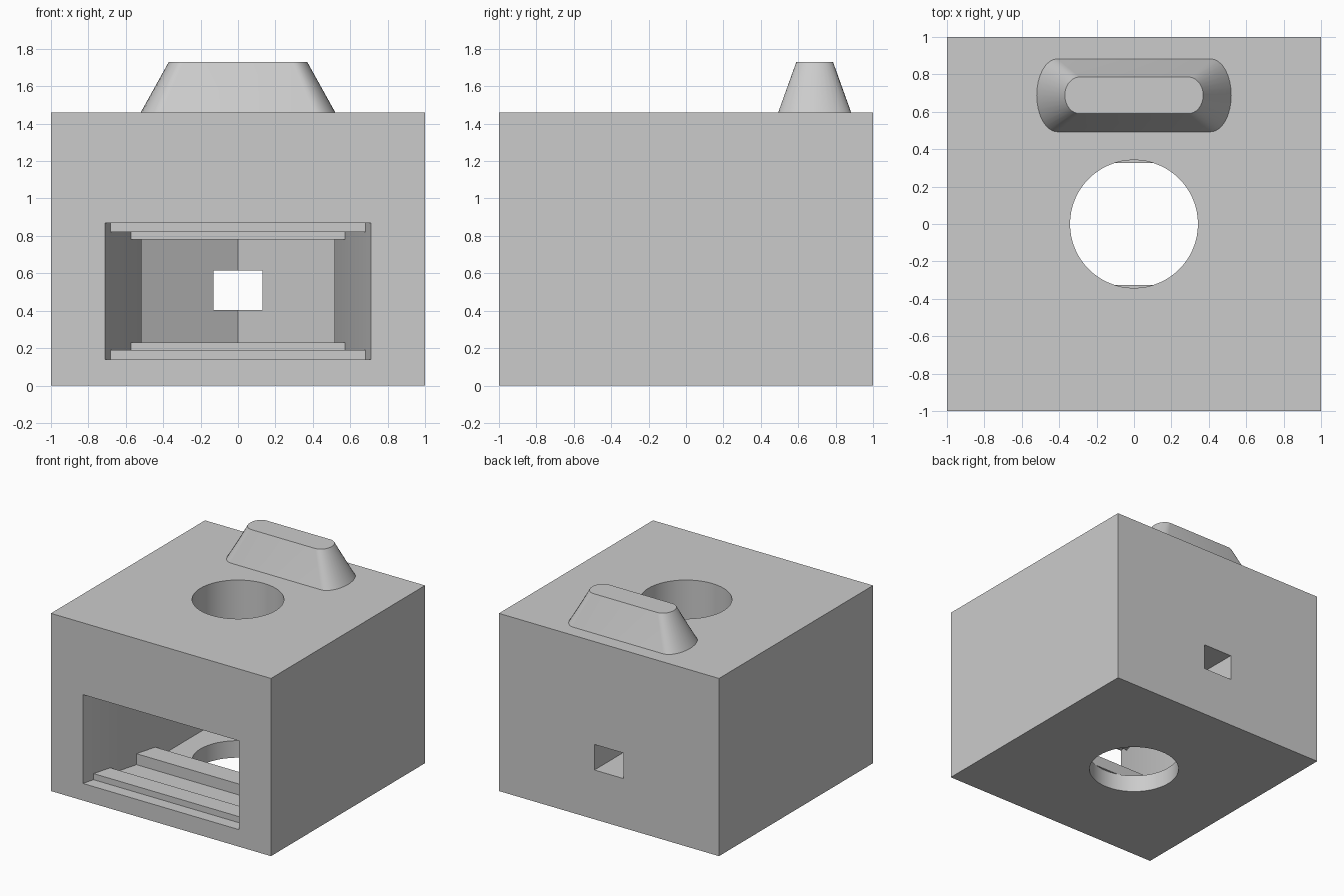
import bpy, bmesh, math

if "Cube" in bpy.data.objects:
    bpy.data.objects.remove(bpy.data.objects["Cube"], do_unlink=True)

grey = bpy.data.materials.new("light_grey")
grey.use_nodes = True
colour = (0.6, 0.6, 0.6, 1)
grey.diffuse_color = colour
grey.node_tree.nodes["Principled BSDF"].inputs["Base Color"].default_value = colour


def loft(name, lower, upper, z0, z1):
    """Closed solid between two matching outlines."""
    bm = bmesh.new()
    a = [bm.verts.new((x, y, z0)) for x, y in lower]
    b = [bm.verts.new((x, y, z1)) for x, y in upper]
    bm.faces.new(a[::-1])
    bm.faces.new(b)
    n = len(a)
    for i in range(n):
        j = (i + 1) % n
        bm.faces.new((a[i], a[j], b[j], b[i]))
    bmesh.ops.recalc_face_normals(bm, faces=bm.faces)
    mesh = bpy.data.meshes.new(name)
    bm.to_mesh(mesh)
    bm.free()
    mesh.materials.append(grey)
    obj = bpy.data.objects.new(name, mesh)
    bpy.context.collection.objects.link(obj)
    return obj


def prism(name, outline, z0, z1):
    return loft(name, outline, outline, z0, z1)


def rect(x, y0, y1):
    return [(-x, y0), (x, y0), (x, y1), (-x, y1)]


def select(obj):
    bpy.ops.object.select_all(action='DESELECT')
    obj.select_set(True)
    bpy.context.view_layer.objects.active = obj


def cut(obj, cutter):
    cutter.hide_render = True
    select(obj)
    mod = obj.modifiers.new("cut", 'BOOLEAN')
    mod.operation = 'DIFFERENCE'
    mod.solver = 'EXACT'
    mod.object = cutter
    bpy.ops.object.modifier_apply(modifier=mod.name)
    bpy.data.objects.remove(cutter, do_unlink=True)


FLOOR, CEILING = 0.14, 0.87
MOUTH, WAIST, WAIST_Y, APEX_Y = 0.71, 0.515, -0.29, 0.64

# Block with a vertical bore, a front cavity ending in a V, and a rear window
body = prism("body", rect(1, -1, 1), 0, 1.46)
slope = (MOUTH - WAIST) / (WAIST_Y + 1)
flare = MOUTH + slope * 0.1
cavity = [(-flare, -1.1), (flare, -1.1), (WAIST, WAIST_Y), (WAIST, -WAIST_Y),
          (0, APEX_Y), (-WAIST, -WAIST_Y), (-WAIST, WAIST_Y)]
cut(body, prism("cavity_cutter", cavity, FLOOR, CEILING))
circle = [(0.342 * math.cos(math.tau * i / 64), 0.342 * math.sin(math.tau * i / 64))
          for i in range(64)]
cut(body, prism("bore_cutter", circle, -0.1, 1.6))
cut(body, prism("window_cutter", rect(0.132, 0.4, 1.1), 0.405, 0.615))


# Cross ridges on the cavity floor and ceiling, fitted to the side walls
def wall(y):
    if y < WAIST_Y:
        return MOUTH - slope * (y + 1)
    return WAIST * min(1, (APEX_Y - y) / (APEX_Y + WAIST_Y))


ridges = {"front": (-0.9, -0.745, 0.05), "middle": (-0.5, -0.325, 0.09),
          "rear": (0.325, 0.5, 0.09)}
for name, (y0, y1, h) in ridges.items():
    outline = [(-wall(y0), y0), (wall(y0), y0), (wall(y1), y1), (-wall(y1), y1)]
    prism(name + "_floor_ridge", outline, FLOOR, FLOOR + h)
    prism(name + "_ceiling_ridge", outline, CEILING - h, CEILING)


# Tapered boss with rounded ends on top
def rounded(straight, end, half_y, steps=16):
    pts = []
    for side in (1, -1):
        for i in range(steps + 1):
            t = -math.pi / 2 + math.pi * i / steps
            pts.append((side * (straight + end * math.cos(t)),
                        0.688 + side * half_y * math.sin(t)))
    return pts


boss = loft("top_boss", rounded(0.41, 0.11, 0.195), rounded(0.29, 0.08, 0.098), 1.46, 1.73)

for obj in (body, boss):
    select(obj)
    bpy.ops.object.shade_smooth_by_angle(angle=math.radians(30))
